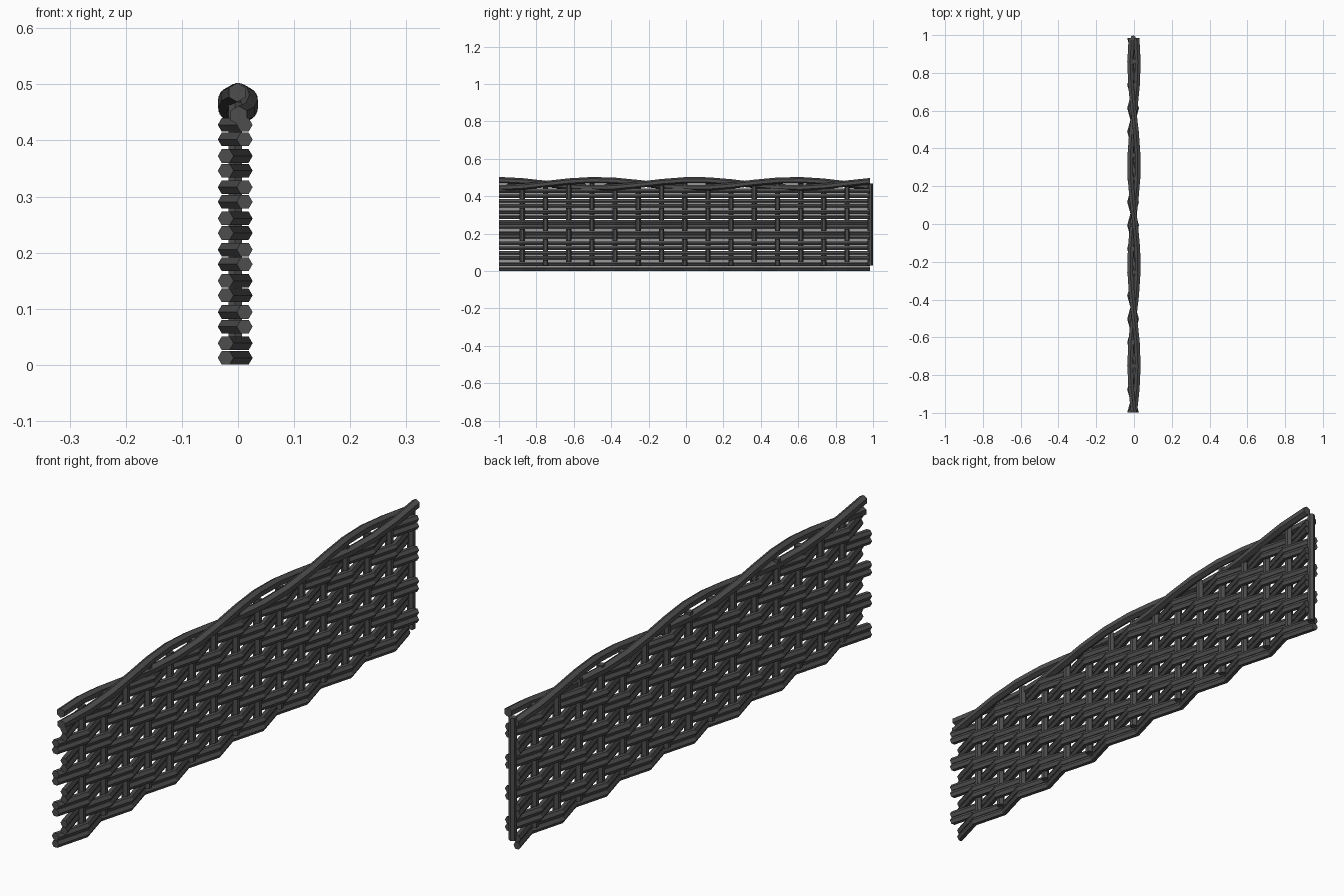
import bpy, bmesh
from math import cos, sin, pi, tau

# Remove the default cube
cube = bpy.data.objects.get("Cube")
if cube:
    bpy.data.objects.remove(cube)

# Single dark wood colour
wood = bpy.data.materials.new("dark_wood")
wood.use_nodes = True
wood.diffuse_color = (0.075, 0.075, 0.075, 1)
bsdf = wood.node_tree.nodes["Principled BSDF"]
bsdf.inputs["Base Color"].default_value = wood.diffuse_color
bsdf.inputs["Roughness"].default_value = 0.9

PITCH = 0.124      # distance between stakes
START = -0.999     # front end of the woven rods
SPANS = 16
CENTRE_X = -0.005
ROD_R = 0.014


def finish(name, bm):
    bmesh.ops.recalc_face_normals(bm, faces=bm.faces)
    mesh = bpy.data.meshes.new(name)
    bm.to_mesh(mesh)
    bm.free()
    mesh.materials.append(wood)
    obj = bpy.data.objects.new(name, mesh)
    bpy.context.collection.objects.link(obj)
    return obj


def sweep(name, path, radius, sides, turn=0.0):
    """Tube along a path running in y, with mitred rings and capped ends."""
    bm = bmesh.new()
    rings = []
    for x, y, z in path:
        rings.append([bm.verts.new((x + radius * cos(turn + tau * s / sides), y,
                                    z + radius * sin(turn + tau * s / sides)))
                      for s in range(sides)])
    for a, b in zip(rings, rings[1:]):
        for s in range(sides):
            t = (s + 1) % sides
            bm.faces.new((a[s], a[t], b[t], b[s]))
    bm.faces.new(rings[0])
    bm.faces.new(rings[-1])
    return finish(name, bm)


# Upright stakes
STAKE_BOTTOM, STAKE_TOP = 0.03, 0.468
for k in range(1, SPANS + 1):
    bm = bmesh.new()
    bmesh.ops.create_cone(bm, cap_ends=True, segments=6, radius1=ROD_R,
                          radius2=ROD_R, depth=STAKE_TOP - STAKE_BOTTOM)
    stake = finish(f"stake_{k}", bm)
    stake.location = (CENTRE_X, START + PITCH * k, (STAKE_TOP + STAKE_BOTTOM) / 2)

# Woven rods, in pairs that pass the stakes on alternating sides
for pair in range(8):
    for j in range(2):
        z = 0.0125 + 0.0556 * pair + 0.026 * j
        path = [(CENTRE_X + 0.017 * (-1) ** (k + 1 + pair), START + PITCH * k, z)
                for k in range(SPANS + 1)]
        sweep(f"woven_rod_{pair + 1}_{j + 1}", path, ROD_R, 6)

# Twisted top rail of two strands
TWIST = 1.06
for n in range(2):
    path = []
    for k in range(SPANS + 1):
        y = START + PITCH * k
        a = pi / 2 + tau * (y + 0.48) / TWIST + n * pi
        path.append((0.0205 * cos(a), y, 0.465 + 0.0205 * sin(a)))
    sweep(f"top_rail_strand_{n + 1}", path, 0.017, 6, pi / 6)
